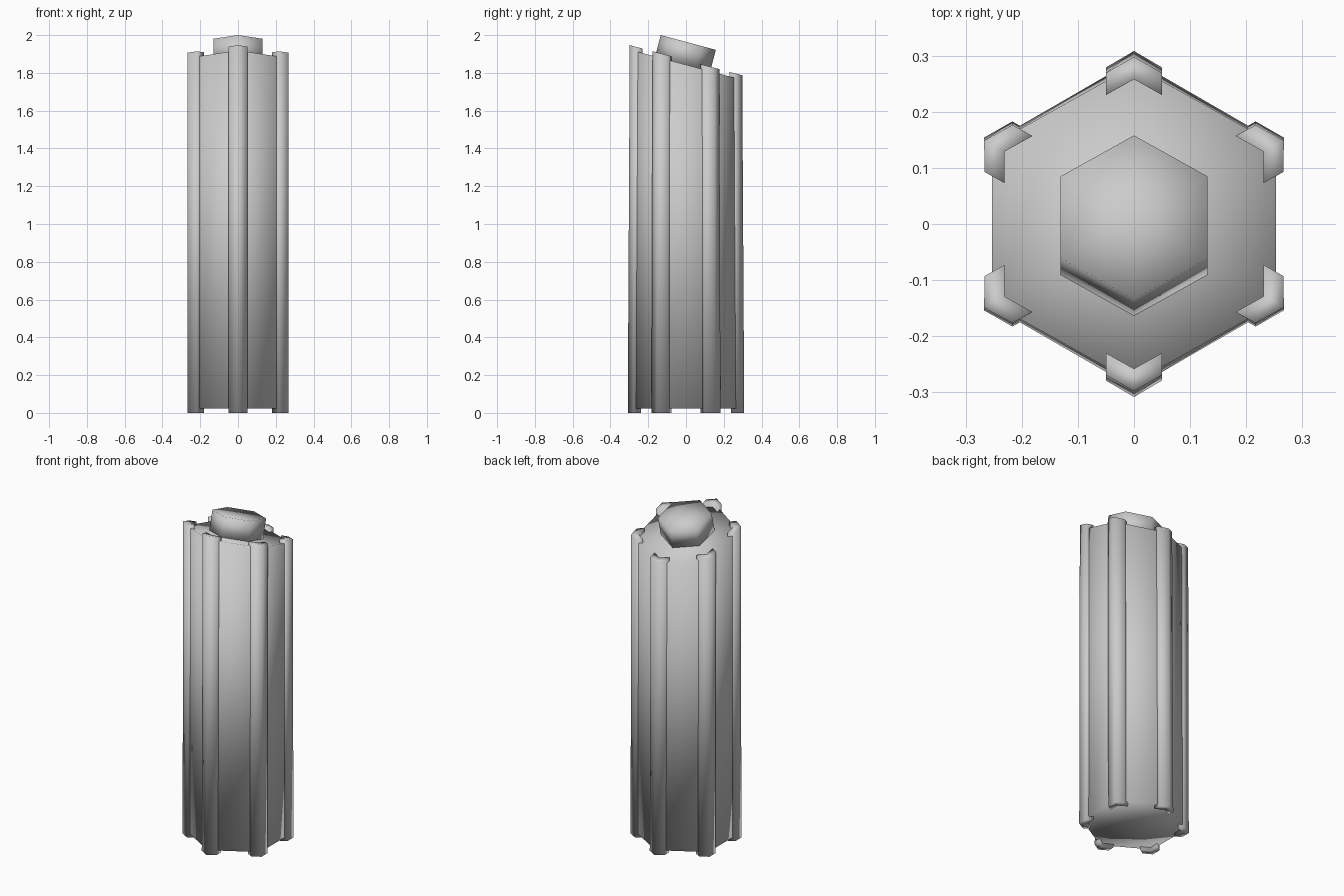
import bpy
from math import sin, cos, radians

if "Cube" in bpy.data.objects:
    bpy.data.objects.remove(bpy.data.objects["Cube"])

TILT = radians(15)


def slanted(x, y, z, y0=0.0):
    # point of a flat outline tipped back about the x axis
    return (x, y0 + y * cos(TILT), z - y * sin(TILT))


def make(name, verts, faces):
    mesh = bpy.data.meshes.new(name)
    mesh.from_pydata(verts, [], faces)
    for p in mesh.polygons:
        p.use_smooth = True
    mesh.update()
    obj = bpy.data.objects.new(name, mesh)
    bpy.context.collection.objects.link(obj)
    return obj


def hexagon(r):
    return [(r * cos(radians(30 + 60 * i)), r * sin(radians(30 + 60 * i))) for i in range(6)]


def hex_prism(name, bottom, top, bottom_mid, top_mid):
    # six sides with fan caps meeting at a centre point
    verts = bottom + top + [bottom_mid, top_mid]
    faces = []
    for i in range(6):
        j = (i + 1) % 6
        faces += [(i, j, j + 6, i + 6), (j, i, 12), (i + 6, j + 6, 13)]
    return make(name, verts, faces)


# main column with slanted top
h = hexagon(0.2925)
hex_prism("column", [(x, y, 0.022) for x, y in h],
          [slanted(x, y, 1.843) for x, y in h], (0, 0, 0.022), (0, 0, 1.843))

# smaller tilted cap
c = hexagon(0.151)
LOW, HIGH = (-0.018, 1.846), (0.012, 1.961)
hex_prism("cap", [slanted(x, y, LOW[1], LOW[0]) for x, y in c],
          [slanted(x, y, HIGH[1], HIGH[0]) for x, y in c],
          (0, *LOW), (0, *HIGH))

# chevron trim strip on each corner (radial, sideways)
PROFILE = [(0.267, 0), (0.238, -0.05), (0.279, -0.05), (0.3083, 0), (0.279, 0.05), (0.238, 0.05)]
for k in range(6):
    a = radians(30 + 60 * k)
    pts = [(r * cos(a) - t * sin(a), r * sin(a) + t * cos(a)) for r, t in PROFILE]
    verts = [(x, y, 0) for x, y in pts] + [slanted(x, y, 1.867) for x, y in pts]
    faces = [(i, (i + 1) % 6, (i + 1) % 6 + 6, i + 6) for i in range(6)]
    faces += [(3, 2, 1, 0), (5, 4, 3, 0), (6, 7, 8, 9), (6, 9, 10, 11)]
    make(f"corner_trim_{k + 1}", verts, faces)
